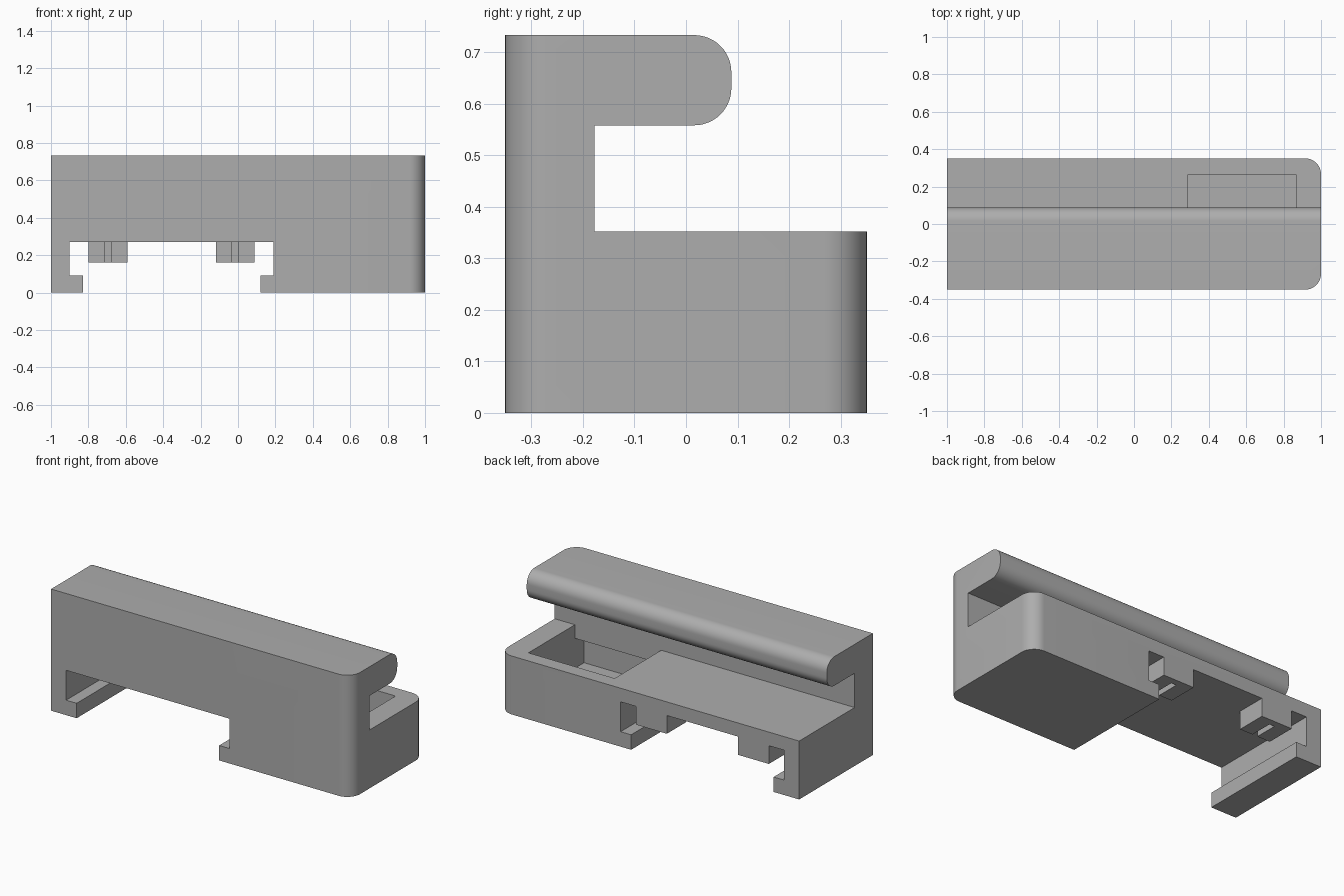
import bpy, bmesh, math
from mathutils import Vector

if "Cube" in bpy.data.objects:
    bpy.data.objects.remove(bpy.data.objects["Cube"], do_unlink=True)

HALF_DEPTH = 0.351
DECK, TOP = 0.352, 0.733
COLUMN = -0.178          # rear face of the upright wall
CEILING, LIP = 0.27, 0.09

grey = bpy.data.materials.new("plain_grey")
grey.use_nodes = True
colour = (0.42, 0.42, 0.42, 1)
grey.diffuse_color = colour
grey.node_tree.nodes["Principled BSDF"].inputs["Base Color"].default_value = colour


def prism(name, points, axis, start, end, rounded=None):
    """Extrude a closed 2D profile along an axis, optionally rounding some edges."""
    def place(a, b):
        return {"x": (start, a, b), "y": (a, start, b), "z": (a, b, start)}[axis]
    bm = bmesh.new()
    face = bm.faces.new([bm.verts.new(place(a, b)) for a, b in points])
    grown = bmesh.ops.extrude_face_region(bm, geom=[face])
    shift = Vector([end - start if axis == c else 0 for c in "xyz"])
    bmesh.ops.translate(bm, vec=shift,
                        verts=[v for v in grown["geom"] if isinstance(v, bmesh.types.BMVert)])
    bmesh.ops.recalc_face_normals(bm, faces=bm.faces)
    if rounded:
        edges = [e for e in bm.edges if all(rounded(v.co) for v in e.verts)
                 and abs(e.verts[0].co.y - e.verts[1].co.y) < 0.001
                 and abs(e.verts[0].co.z - e.verts[1].co.z) > 0.1]
        bmesh.ops.bevel(bm, geom=edges, offset=0.085, segments=12, profile=0.5,
                        affect="EDGES")
    mesh = bpy.data.meshes.new(name)
    bm.to_mesh(mesh)
    bm.free()
    mesh.materials.append(grey)
    obj = bpy.data.objects.new(name, mesh)
    bpy.context.collection.objects.link(obj)
    return obj


def activate(obj):
    bpy.ops.object.select_all(action="DESELECT")
    obj.select_set(True)
    bpy.context.view_layer.objects.active = obj


def cut(target, cutter):
    """Subtract the cutter from the target, then discard it."""
    cutter.hide_render = True
    mod = target.modifiers.new("cut", "BOOLEAN")
    mod.operation, mod.solver, mod.object = "DIFFERENCE", "EXACT", cutter
    activate(target)
    bpy.ops.object.modifier_apply(modifier=mod.name)
    bpy.data.objects.remove(cutter, do_unlink=True)


# Side profile: deep base, upright wall and a round-nosed overhang
nose_y, nose_r, under = 0.088, 0.072, 0.558
profile = [(-HALF_DEPTH, 0), (HALF_DEPTH, 0), (HALF_DEPTH, DECK), (COLUMN, DECK), (COLUMN, under)]
for centre_z, first in ((under + nose_r, -90), (TOP - nose_r, 0)):
    for i in range(13):
        t = math.radians(first + i * 7.5)
        profile.append((nose_y - nose_r + nose_r * math.cos(t), centre_z + nose_r * math.sin(t)))
profile.append((-HALF_DEPTH, TOP))
body = prism("holder_body", profile, "x", -1, 1,
             rounded=lambda co: co.x > 0.99 and abs(co.y) > HALF_DEPTH - 0.001)

# Rail slot underneath, leaving two slit blocks hanging at the rear
slot = prism("rail_slot_cutter",
             [(-0.83, -0.1), (0.12, -0.1), (0.12, LIP), (0.19, LIP), (0.19, CEILING),
              (-0.9, CEILING), (-0.9, LIP), (-0.83, LIP)], "y", -0.5, 0.5)
for x in (-0.695, -0.015):
    w, s, front, slit_end, back = 0.103, 0.017, 0.17, 0.31, 0.6
    block = prism("block_cutter",
                  [(x - w, front), (x - s, front), (x - s, slit_end), (x + s, slit_end),
                   (x + s, front), (x + w, front), (x + w, back), (x - w, back)],
                  "z", 0.16, 0.35)
    cut(slot, block)
cut(body, slot)

# Pocket in the deck, undercutting the upright wall
pocket = prism("pocket_cutter",
               [(-0.265, LIP), (0.265, LIP), (0.265, 0.45), (COLUMN, 0.45),
                (COLUMN, CEILING), (-0.265, CEILING)], "x", 0.29, 0.865)
cut(body, pocket)

activate(body)
bpy.ops.object.shade_smooth_by_angle(angle=math.radians(30))
